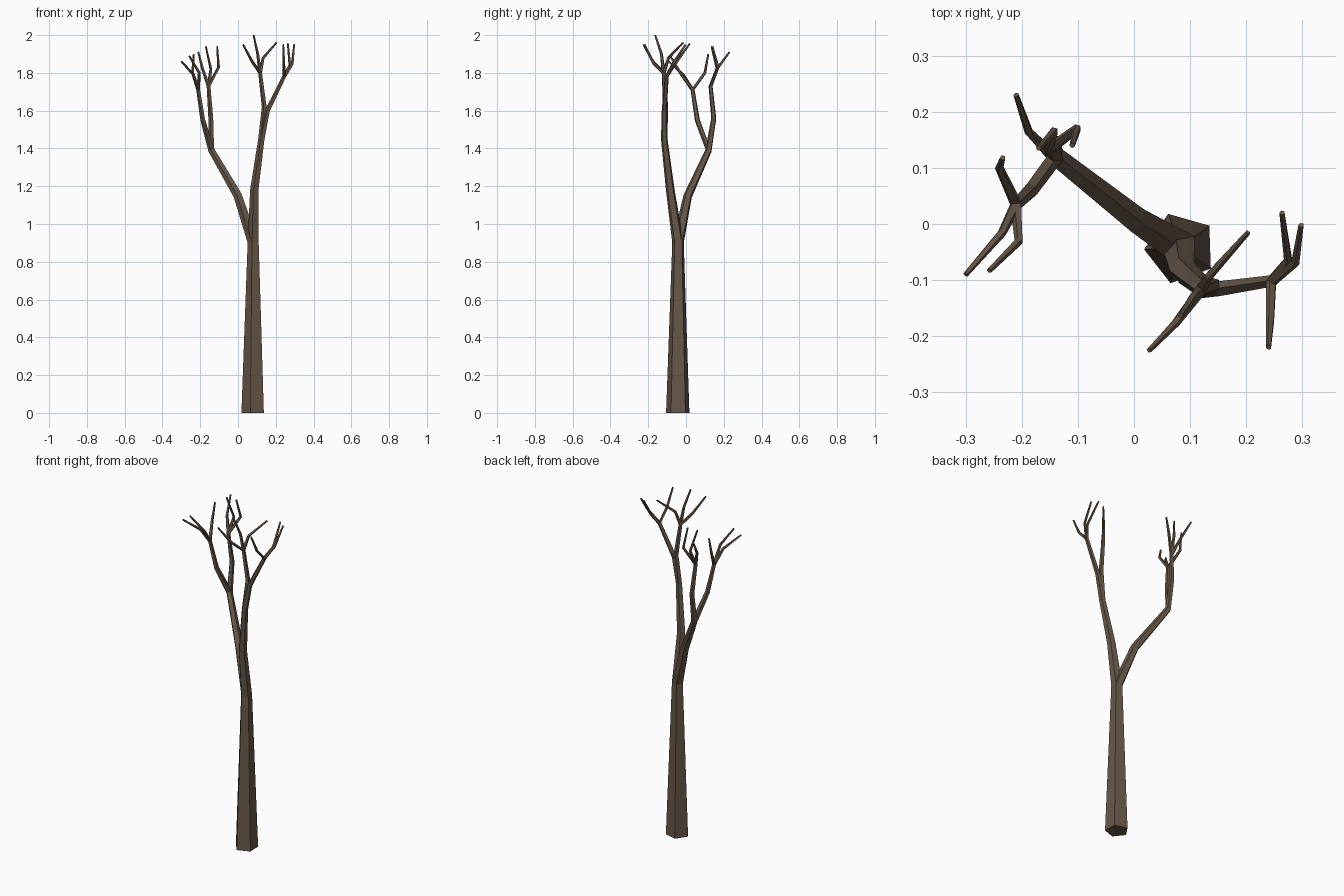
import bpy, bmesh, math
from mathutils import Vector

cube = bpy.data.objects.get("Cube")
if cube:
    bpy.data.objects.remove(cube, do_unlink=True)

SIDES = 5
PHASE = math.radians(38)

bark = bpy.data.materials.new("bark_brown")
bark.use_nodes = True
colour = (0.135, 0.095, 0.065, 1)
bark.diffuse_color = colour
shader = bark.node_tree.nodes["Principled BSDF"]
shader.inputs["Base Color"].default_value = colour
shader.inputs["Roughness"].default_value = 0.9


def ring(bm, centre, axis, radius):
    """Five-sided ring square to the axis, always turned the same way."""
    u = (Vector((1, 0, 0)) - axis * axis.x).normalized()
    v = axis.cross(u)
    angles = [PHASE + math.tau * i / SIDES for i in range(SIDES)]
    return [bm.verts.new(centre + radius * (u * math.cos(a) + v * math.sin(a)))
            for a in angles]


def branch(name, points, radii, start_axis=None, cap_start=False, cap_end=False):
    """Tapered faceted tube along the points; returns its end direction."""
    pts = [Vector(p) for p in points]
    dirs = [(b - a).normalized() for a, b in zip(pts, pts[1:])]
    axes = [start_axis or dirs[0]]
    axes += [(a + b).normalized() for a, b in zip(dirs, dirs[1:])]
    axes.append(dirs[-1])
    bm = bmesh.new()
    rings = [ring(bm, p, a, r) for p, a, r in zip(pts, axes, radii)]
    for low, high in zip(rings, rings[1:]):
        for i in range(SIDES):
            j = (i + 1) % SIDES
            bm.faces.new((low[i], low[j], high[j], high[i]))
    if cap_start:
        bm.faces.new(rings[0][::-1])
    if cap_end:
        bm.faces.new(rings[-1])
    mesh = bpy.data.meshes.new(name)
    bm.to_mesh(mesh)
    bm.free()
    mesh.materials.append(bark)
    obj = bpy.data.objects.new(name, mesh)
    bpy.context.collection.objects.link(obj)
    return dirs[-1]


# Trunk
crotch = (0.083, -0.042, 0.9)
trunk_axis = branch("trunk", [(0.083, -0.043, 0), crotch], [0.065, 0.032],
                    cap_start=True)

# Each limb: bend, fork, then boughs (bend, fork, twigs as bend and tip)
limbs = {
    "right_limb": ((0, 0.01, 1.15), (-0.14, 0.12, 1.39), {
        "outer": ((-0.185, 0.06, 1.55), (-0.21, 0.035, 1.71), [
            ((-0.235, -0.015, 1.79), (-0.30, -0.09, 1.86)),
            ((-0.205, -0.03, 1.80), (-0.258, -0.083, 1.89)),
            ((-0.24, 0.10, 1.80), (-0.234, 0.118, 1.90))]),
        "inner": ((-0.143, 0.147, 1.56), (-0.155, 0.13, 1.73), [
            ((-0.187, 0.163, 1.82), (-0.21, 0.23, 1.91)),
            ((-0.143, 0.165, 1.82), (-0.17, 0.135, 1.94)),
            ((-0.102, 0.17, 1.83), (-0.11, 0.14, 1.94))]),
    }),
    "left_limb": ((0.088, -0.083, 1.18), (0.125, -0.115, 1.45), {
        "outer": ((0.157, -0.115, 1.60), (0.245, -0.102, 1.78), [
            ((0.243, -0.17, 1.85), (0.24, -0.22, 1.95)),
            ((0.275, -0.063, 1.84), (0.264, 0.02, 1.955)),
            ((0.288, -0.068, 1.85), (0.298, -0.002, 1.95))]),
        "inner": ((0.14, -0.108, 1.62), (0.118, -0.118, 1.80), [
            ((0.075, -0.175, 1.86), (0.027, -0.225, 1.95)),
            ((0.105, -0.13, 1.90), (0.083, -0.163, 2.0)),
            ((0.134, -0.092, 1.88), (0.203, -0.015, 1.96))]),
    }),
}

# Limbs, boughs and twigs
for limb, (bend, fork, boughs) in limbs.items():
    limb_axis = branch(limb, [crotch, bend, fork], [0.032, 0.024, 0.018], trunk_axis)
    for side, (bough_bend, bough_fork, twigs) in boughs.items():
        bough = f"{limb}_{side}_bough"
        bough_axis = branch(bough, [fork, bough_bend, bough_fork],
                            [0.018, 0.014, 0.011], limb_axis)
        for n, (twig_bend, tip) in enumerate(twigs, 1):
            branch(f"{bough}_twig_{n}", [bough_fork, twig_bend, tip],
                   [0.011, 0.008, 0.005], bough_axis, cap_end=True)
